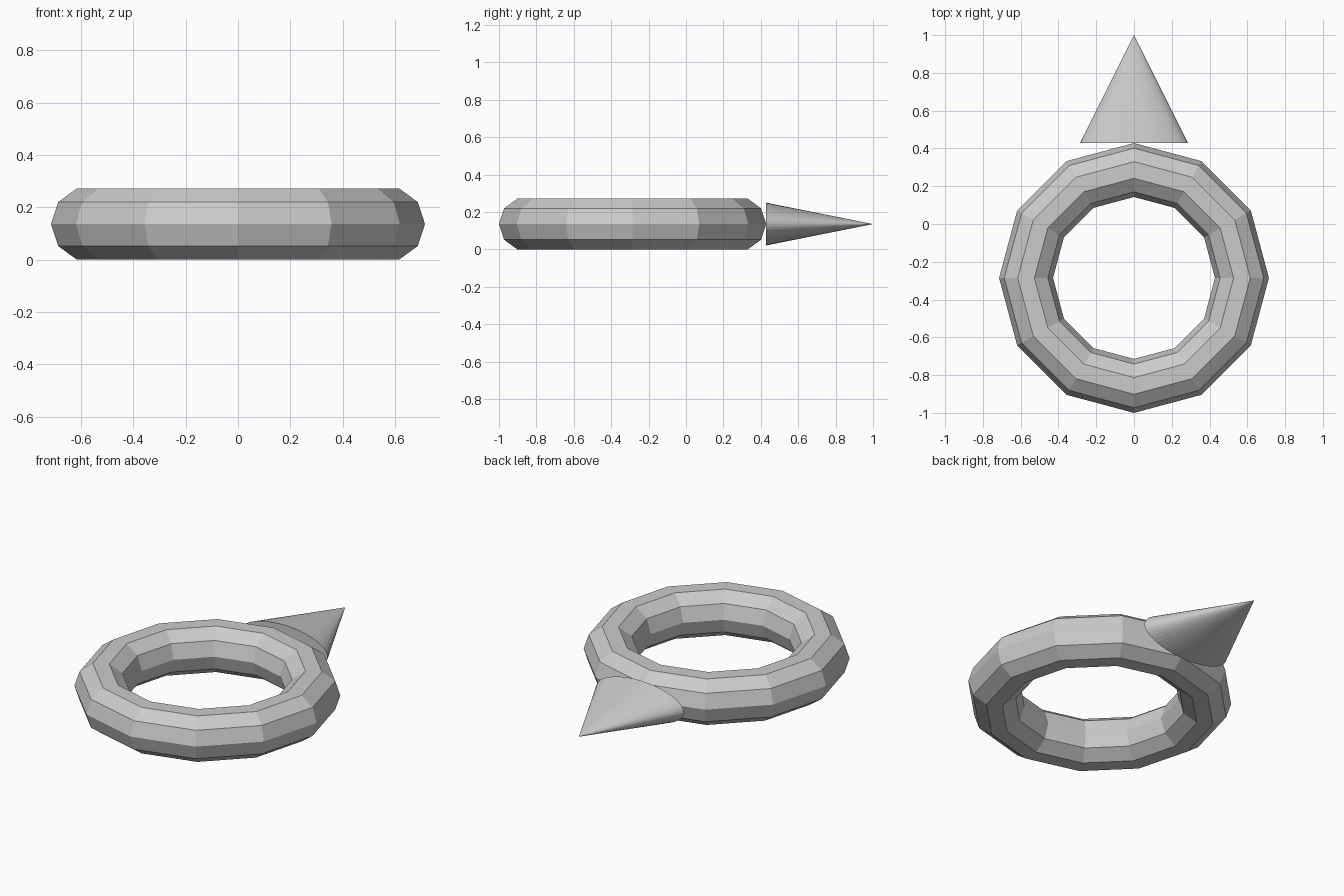
import bpy, math
from mathutils import Matrix

if "Cube" in bpy.data.objects:
    bpy.data.objects.remove(bpy.data.objects["Cube"])

U = 2 / 3.5                                  # ring radius
R, r = U, U * 0.25
MID_Z = r * math.sin(math.radians(72))       # ten-sided tube rests on its flat
RING_Y = -1 + R + r

# faceted ring
bpy.ops.mesh.primitive_torus_add(major_segments=12, minor_segments=10,
                                 major_radius=R, minor_radius=r,
                                 location=(0, RING_Y, MID_Z))
bpy.context.object.name = "ring"

# flattened cone pointing to the back, base touching the ring
bpy.ops.mesh.primitive_cone_add(vertices=48, radius1=U * 0.5, radius2=0, depth=U)
spike = bpy.context.object
spike.name = "pointer_cone"
spike.data.transform(Matrix.Diagonal((1, 0.4, 1, 1)))
spike.data.transform(Matrix.Rotation(math.radians(-90), 4, 'X'))
spike.location = (0, 1 - U / 2, MID_Z)
